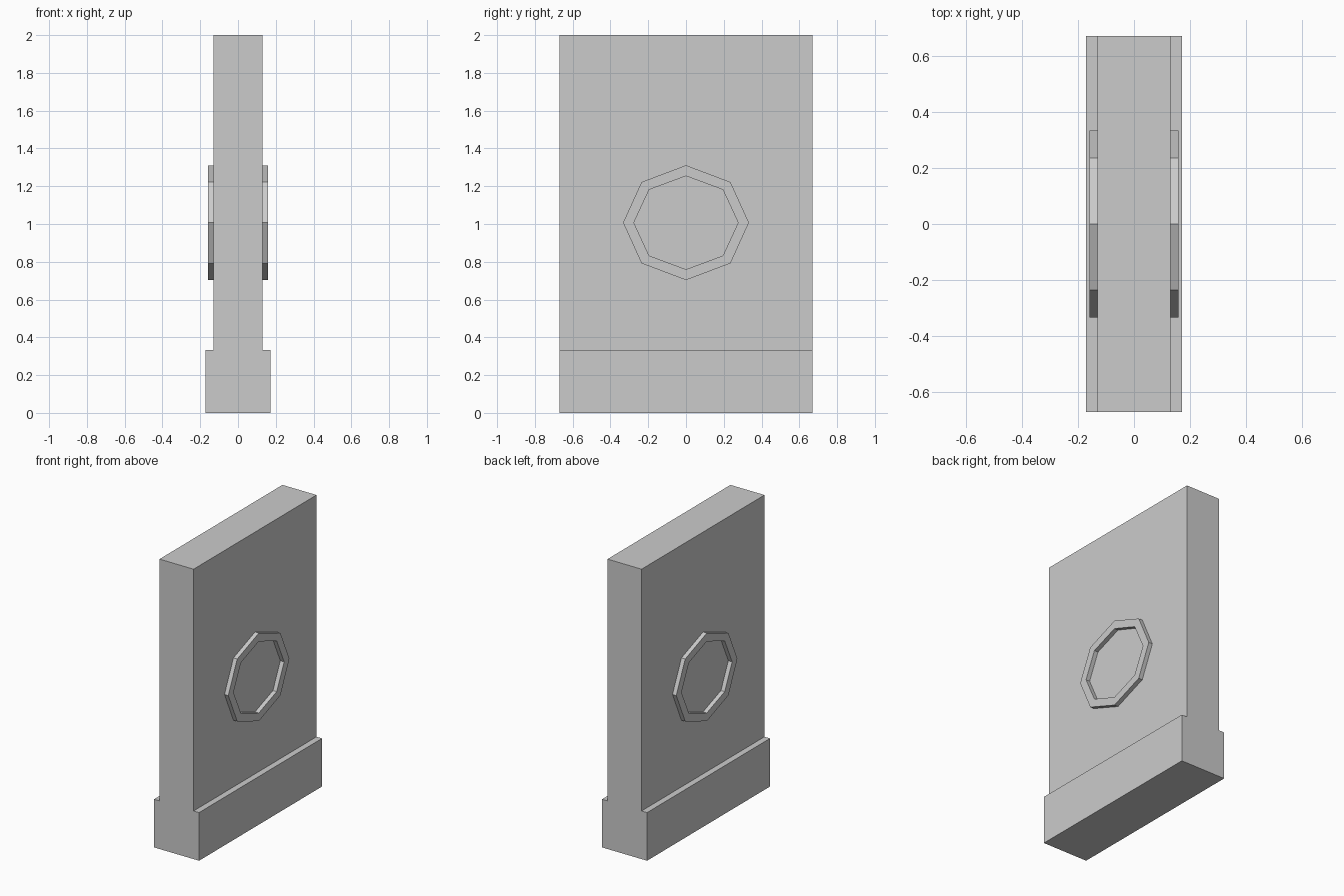
import bpy
import bmesh
from math import cos, sin, pi

default_cube = bpy.data.objects.get("Cube")
if default_cube:
    bpy.data.objects.remove(default_cube, do_unlink=True)

stone = bpy.data.materials.new("light_grey_stone")
stone.use_nodes = True
GREY = (0.6, 0.6, 0.6, 1)
stone.diffuse_color = GREY
stone.node_tree.nodes["Principled BSDF"].inputs["Base Color"].default_value = GREY


def add_object(name, bm):
    bmesh.ops.recalc_face_normals(bm, faces=bm.faces)
    mesh = bpy.data.meshes.new(name)
    bm.to_mesh(mesh)
    bm.free()
    mesh.materials.append(stone)
    obj = bpy.data.objects.new(name, mesh)
    bpy.context.collection.objects.link(obj)
    return obj


# Slab with a wider plinth: one stepped profile extruded along y
HALF_LENGTH = 0.67
half_profile = [(0.172, 0), (0.172, 0.332), (0.13, 0.332), (0.13, 2)]
profile = half_profile + [(-x, z) for x, z in reversed(half_profile)]
bm = bmesh.new()
face = bm.faces.new([bm.verts.new((x, -HALF_LENGTH, z)) for x, z in profile])
extruded = bmesh.ops.extrude_face_region(bm, geom=[face])["geom"]
verts = [v for v in extruded if isinstance(v, bmesh.types.BMVert)]
bmesh.ops.translate(bm, verts=verts, vec=(0, 2 * HALF_LENGTH, 0))
add_object("slab_and_plinth", bm)


# Raised octagonal frame on each broad side, open at the back
def octagon(bm, x, ry, rz):
    return [bm.verts.new((x, ry * cos(i * pi / 4), 1.007 + rz * sin(i * pi / 4)))
            for i in range(8)]


def octagon_frame(name, side):
    bm = bmesh.new()
    loops = [octagon(bm, side * x, ry, rz) for x, ry, rz in (
        (0.13, 0.333, 0.304), (0.159, 0.333, 0.304),
        (0.159, 0.276, 0.247), (0.13, 0.276, 0.247))]
    for a, b in zip(loops, loops[1:]):
        for i in range(8):
            j = (i + 1) % 8
            bm.faces.new((a[i], a[j], b[j], b[i]))
    obj = add_object(name, bm)
    # Keep the frame's front faces pointing away from the slab
    front = max(obj.data.polygons, key=lambda p: side * p.center.x)
    if front.normal.x * side < 0:
        obj.data.flip_normals()


octagon_frame("left_octagon_frame", 1)
octagon_frame("right_octagon_frame", -1)
